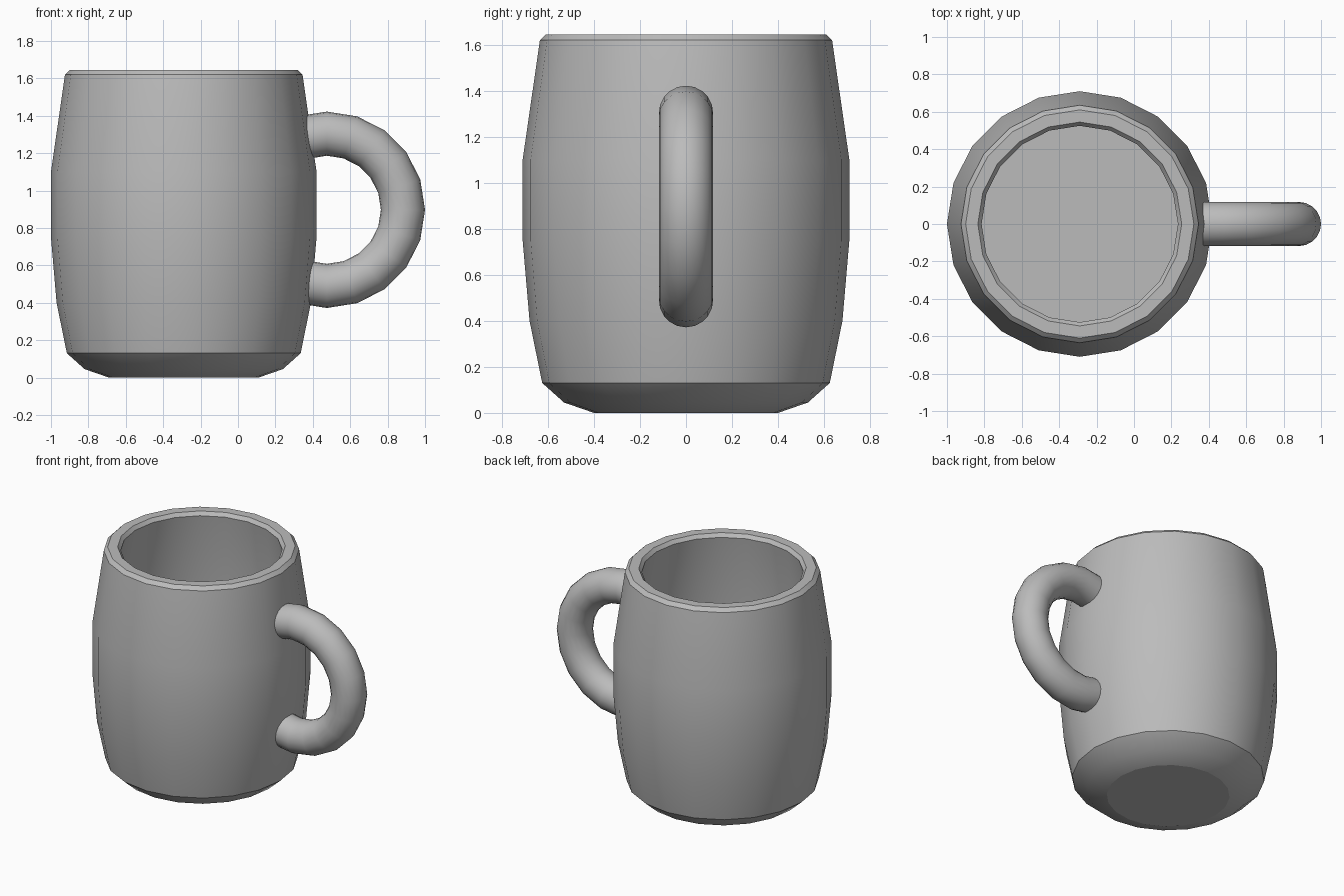
import bpy
import bmesh
from math import radians, cos, sin, tau
from mathutils import Vector

cube = bpy.data.objects.get("Cube")
if cube:
    bpy.data.objects.remove(cube, do_unlink=True)

grey = bpy.data.materials.new("warm_grey")
grey.use_nodes = True
grey.diffuse_color = (0.5, 0.5, 0.5, 1)
grey.node_tree.nodes["Principled BSDF"].inputs["Base Color"].default_value = (0.5, 0.5, 0.5, 1)

CUP_X = -0.29


def spin_part(name, points, closed, centre, axis, angle, steps, flat_discs=False):
    """Sweep a chain of points round an axis and make a smooth object of it."""
    bm = bmesh.new()
    verts = [bm.verts.new(p) for p in points]
    pairs = list(zip(verts, verts[1:]))
    if closed:
        pairs.append((verts[-1], verts[0]))
    edges = [bm.edges.new(pair) for pair in pairs]
    bmesh.ops.spin(bm, geom=verts + edges, cent=centre, axis=axis,
                   angle=angle, steps=steps, use_duplicate=False)
    bmesh.ops.remove_doubles(bm, verts=bm.verts[:], dist=0.0005)
    bmesh.ops.holes_fill(bm, edges=[e for e in bm.edges if e.is_boundary], sides=0)
    bmesh.ops.recalc_face_normals(bm, faces=bm.faces[:])
    mesh = bpy.data.meshes.new(name)
    bm.to_mesh(mesh)
    bm.free()
    mesh.materials.append(grey)
    obj = bpy.data.objects.new(name, mesh)
    bpy.context.collection.objects.link(obj)
    bpy.ops.object.select_all(action='DESELECT')
    obj.select_set(True)
    bpy.context.view_layer.objects.active = obj
    bpy.ops.object.shade_smooth_by_angle(angle=radians(30))
    if flat_discs:
        for face in mesh.polygons:
            if abs(face.normal.z) > 0.99:
                face.use_smooth = False
    return obj


# Barrel-shaped cup: base, outer wall, rim, inner wall, floor (radius, height)
profile = [(0.40, 0.0), (0.53, 0.045), (0.625, 0.13), (0.68, 0.40),
           (0.71, 0.75), (0.71, 1.10), (0.635, 1.62), (0.61, 1.645),
           (0.545, 1.645), (0.525, 1.62), (0.60, 1.10), (0.60, 0.75),
           (0.575, 0.40), (0.53, 0.13)]
spin_part("cup_body", [(CUP_X + r, 0, z) for r, z in profile], False,
          (CUP_X, 0, 0), (0, 0, 1), tau, 20, flat_discs=True)

# Round handle: a circular section swept past a half turn into the wall
centre = Vector((0.475, 0, 0.897))
ring, tube, sides = 0.407, 0.118, 20
start = radians(108)
out = Vector((cos(start), 0, sin(start)))
section = []
for i in range(sides):
    a = tau * i / sides
    section.append(centre + out * (ring + tube * cos(a)) + Vector((0, tube * sin(a), 0)))
spin_part("handle", section, True, centre, (0, 1, 0), 2 * start, 12)
